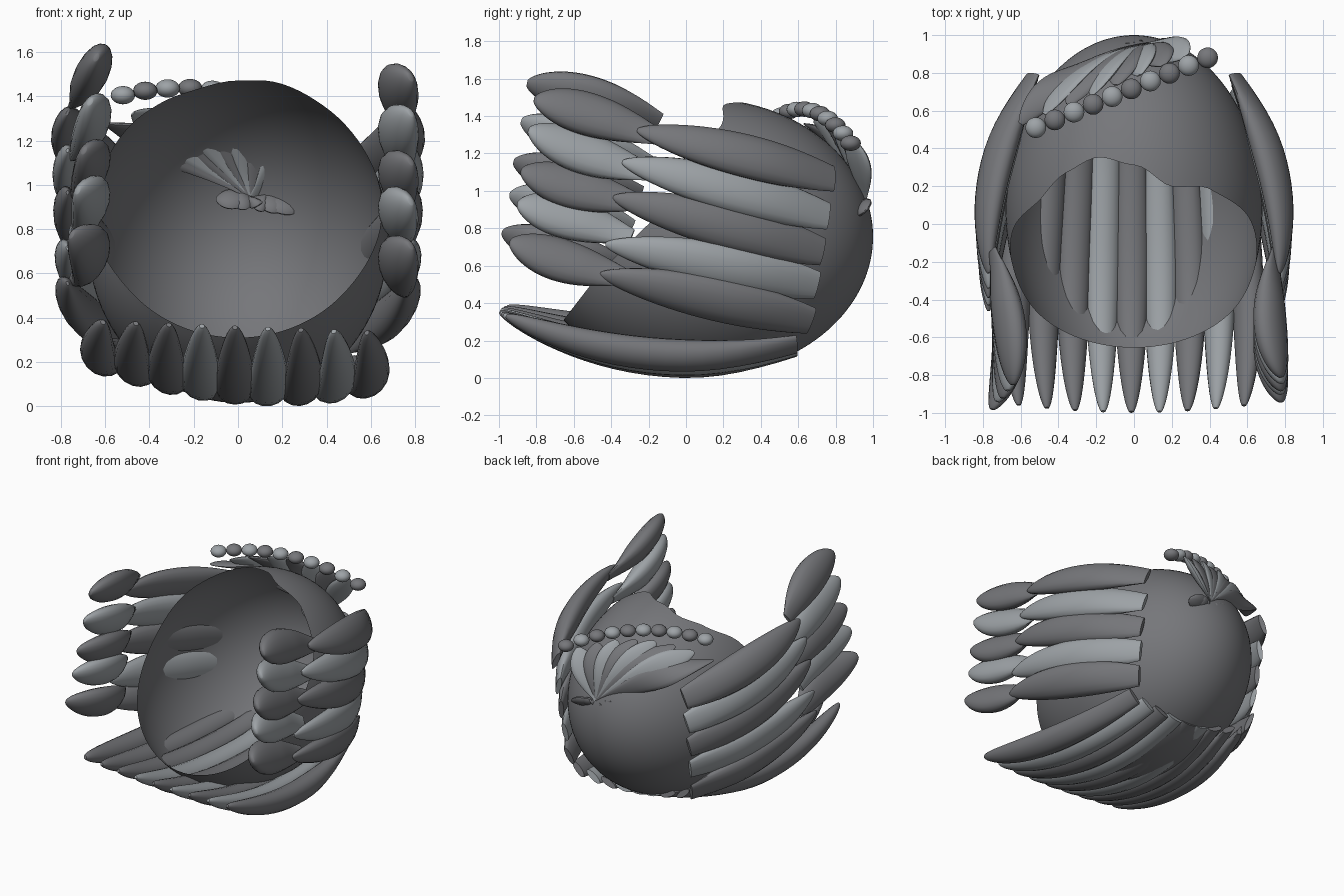
import bpy, bmesh, math
from mathutils import Vector

if "Cube" in bpy.data.objects:
    bpy.data.objects.remove(bpy.data.objects["Cube"])

C, R = Vector((0, .08, .77)), Vector((.68, .92, .74))


def material(name, color):
    m = bpy.data.materials.new(name)
    m.diffuse_color = (*color, 1)
    m.use_nodes = True
    m.node_tree.nodes["Principled BSDF"].inputs["Base Color"].default_value = m.diffuse_color
    return m


DARK = material("dark_grey", (.18, .183, .195))
LIGHT = material("light_grey", (.34, .365, .385))


def finish(name, bm, mat=DARK, angle=50):
    bmesh.ops.recalc_face_normals(bm, faces=bm.faces)
    me = bpy.data.meshes.new(name)
    bm.to_mesh(me)
    bm.free()
    me.materials.append(mat)
    ob = bpy.data.objects.new(name, me)
    bpy.context.collection.objects.link(ob)
    bpy.ops.object.select_all(action='DESELECT')
    ob.select_set(True)
    bpy.context.view_layer.objects.active = ob
    bpy.ops.object.shade_smooth_by_angle(angle=math.radians(angle))
    return ob


def lerp_table(t, table):
    for (a, va), (b, vb) in zip(table, table[1:]):
        if a <= t <= b:
            f = (t - a) / (b - a)
            f = f * f * (3 - 2 * f)
            return va + (vb - va) * f
    return 0


# Feather outlines: half width along the length, root to tip
def long_shape(t):
    return max(math.sin(math.pi * (.14 + .855 * t)), .01) ** .6


def bottom_shape(t):
    return max(math.sin(math.pi * (.16 + .835 * t ** 1.2)), .01) ** .5


def short_shape(t):
    return max(math.sin(math.pi * (.05 + .94 * t ** 1.2)), .01) ** .55


def fan_shape(t):
    return max(math.sin(math.pi * (.04 + .94 * t ** 1.4)), .01) ** .7


# Feather: flattened oval swept along a curve through three points, thin at the root
def feather(name, a, m, b, wide, width, thick, shape=long_shape, mat=DARK, n=24, seg=16):
    a, m, b, wide = map(Vector, (a, m, b, wide))
    c = 2 * m - (a + b) / 2
    bm = bmesh.new()
    rings = []
    for i in range(n + 1):
        t = math.sin(math.pi / 2 * i / n)
        p = a * (1 - t) ** 2 + c * 2 * t * (1 - t) + b * t * t
        tan = ((c - a) * (1 - t) + (b - c) * t).normalized()
        w = (wide - tan * wide.dot(tan)).normalized()
        nrm = tan.cross(w)
        s = shape(t)
        h = s * thick * (.4 + .6 * math.sin(min(t / .4, 1) * math.pi / 2))
        rings.append([bm.verts.new(p + w * math.cos(k * math.tau / seg) * width * s
                                   + nrm * math.sin(k * math.tau / seg) * h)
                      for k in range(seg)])
    for r, q in zip(rings, rings[1:]):
        for k in range(seg):
            bm.faces.new((r[k], r[(k + 1) % seg], q[(k + 1) % seg], q[k]))
    bm.faces.new(rings[0])
    bm.faces.new(rings[-1])
    return finish(name, bm, mat)


# Open bowl: ellipsoid with a tilted, wavy-rimmed opening at the front
RIM = [(-180, 0), (-130, 0), (-80, .1), (-52, .05), (-33, .11), (-18, .14), (0, .07),
       (18, -.03), (39, .04), (71, .09), (130, 0), (180, 0)]
tilt = math.radians(328.2)
axis = Vector((0, math.cos(tilt), math.sin(tilt)))
up = Vector((0, -math.sin(tilt), math.cos(tilt)))
bm = bmesh.new()
N, M = 96, 40
pole = bm.verts.new(C + R * axis)
prev = None
for j in range(1, M + 1):
    ring = []
    for k in range(N):
        d = -180 + 360 * k / N
        ph = math.radians(d)
        th = (math.radians(111.2) - lerp_table(d, RIM)) * j / M
        u = axis * math.cos(th) + (up * math.cos(ph) + Vector((math.sin(ph), 0, 0))) * math.sin(th)
        ring.append(bm.verts.new(C + R * u))
    for k in range(N):
        k2 = (k + 1) % N
        bm.faces.new((prev[k], prev[k2], ring[k2], ring[k]) if prev else (pole, ring[k], ring[k2]))
    prev = ring
finish("bowl", bm)

# Long side feathers: front tip y, front tip z, base y, base z
LONG = [(-.26, 1.34, .79, 1.08), (-.34, 1.17, .76, .88), (-.39, .98, .73, .69),
        (-.43, .73, .70, .51), (-.46, .57, .67, .32)]
# Short front feathers: root y, root z, mid z, tip y, tip z
SHORT = [(-.2, 1.31, 1.42, -.81, 1.50), (-.25, 1.12, 1.22, -.84, 1.34),
         (-.3, .96, 1.03, -.88, 1.12), (-.35, .78, .87, -.90, .94),
         (-.37, .56, .64, -.94, .74)]
for s, side in ((1, "right"), (-1, "left")):
    for i, (ty, tz, by, bz) in enumerate(LONG):
        low = max(0, i - 2) * .012
        lean = .45 - .22 * i
        feather(f"long_feather_{side}_{i}", (s * (.535 - low), by, bz),
                (s * (.74 - low), (ty + by) / 2, (tz + bz) / 2 + .005),
                (s * .77, ty, tz), (-s * lean, 0, 1), .125, .075,
                mat=LIGHT if i in (1, 3) else DARK)
    for i, (ry, rz, mz, ty, tz) in enumerate(SHORT):
        lift = (.09 if i == 0 else .05) if s < 0 else 0
        tip_x = .78 if s > 0 else -(.64 + .028 * i)
        mid_x = .72 if s > 0 else -.665
        feather(f"short_feather_{side}_{i}", (s * .75, ry + .06, rz + lift - .01),
                (mid_x, (ry + ty) / 2, mz + lift), (tip_x, ty - (.04 if s < 0 else 0), tz + lift),
                (-s * .5, 0, 1), .125, .075, short_shape, LIGHT if i in (1, 3) else DARK)

# Row of long feathers under the bowl
for i in range(9):
    x = -.61 + .149 * i
    roll = math.radians(80 * x)
    z = .115 + .22 * x * x - .075 * x
    feather(f"bottom_feather_{i}", (x * .84, .59, z + .05), (x * 1.02, -.2, z),
            (x, -.995 + .1 * x * x, .37 - .04 * x), (math.cos(roll), 0, math.sin(roll)), .095, .08,
            bottom_shape, LIGHT if i in (3, 5, 7) else DARK)

# Pleated fan at the back, gathered at a low point
K = Vector((.07, .95, .96))
for i in range(8):
    t = i / 7
    end = Vector((-.6 + .88 * t, .53 + .36 * t, 1.29 + .4 * t * (1 - t)))
    bulge = .065 - .055 * t
    mid = (K + end) / 2 + Vector((-.05 + .06 * t, bulge, bulge))
    feather(f"fan_pleat_{i}", K, mid, end, (.85, .4, .35 if i % 2 else -.1), .09, .028,
            fan_shape, LIGHT if i % 2 else DARK)

# Small frill below the fan
for i in range(6):
    t = i / 5
    end = Vector((-.1 + .39 * t, .91 + .05 * t, .95 - .04 * t))
    feather(f"frill_pleat_{i}", K, (K + end) / 2 + Vector((0, -.01, -.005)), end,
            (0, .7, .7), .06, .025, fan_shape, n=12, seg=10)

# String of flattened beads above the fan
for i in range(10):
    t = i / 9
    bm = bmesh.new()
    bmesh.ops.create_uvsphere(bm, u_segments=20, v_segments=12, radius=.055)
    bmesh.ops.scale(bm, verts=bm.verts, vec=(1, 1, .75))
    z = 1.42 + .22 * t - .37 * t * t
    bmesh.ops.translate(bm, verts=bm.verts, vec=(-.52 + .91 * t, .51 + .37 * t, z))
    finish(f"bead_{i}", bm, DARK if i % 2 else LIGHT)

# Rest the lowest feather on the ground
bpy.context.view_layer.update()
low = min((o.matrix_world @ v.co).z for o in bpy.data.objects for v in o.data.vertices)
for o in bpy.data.objects:
    o.location.z -= low
